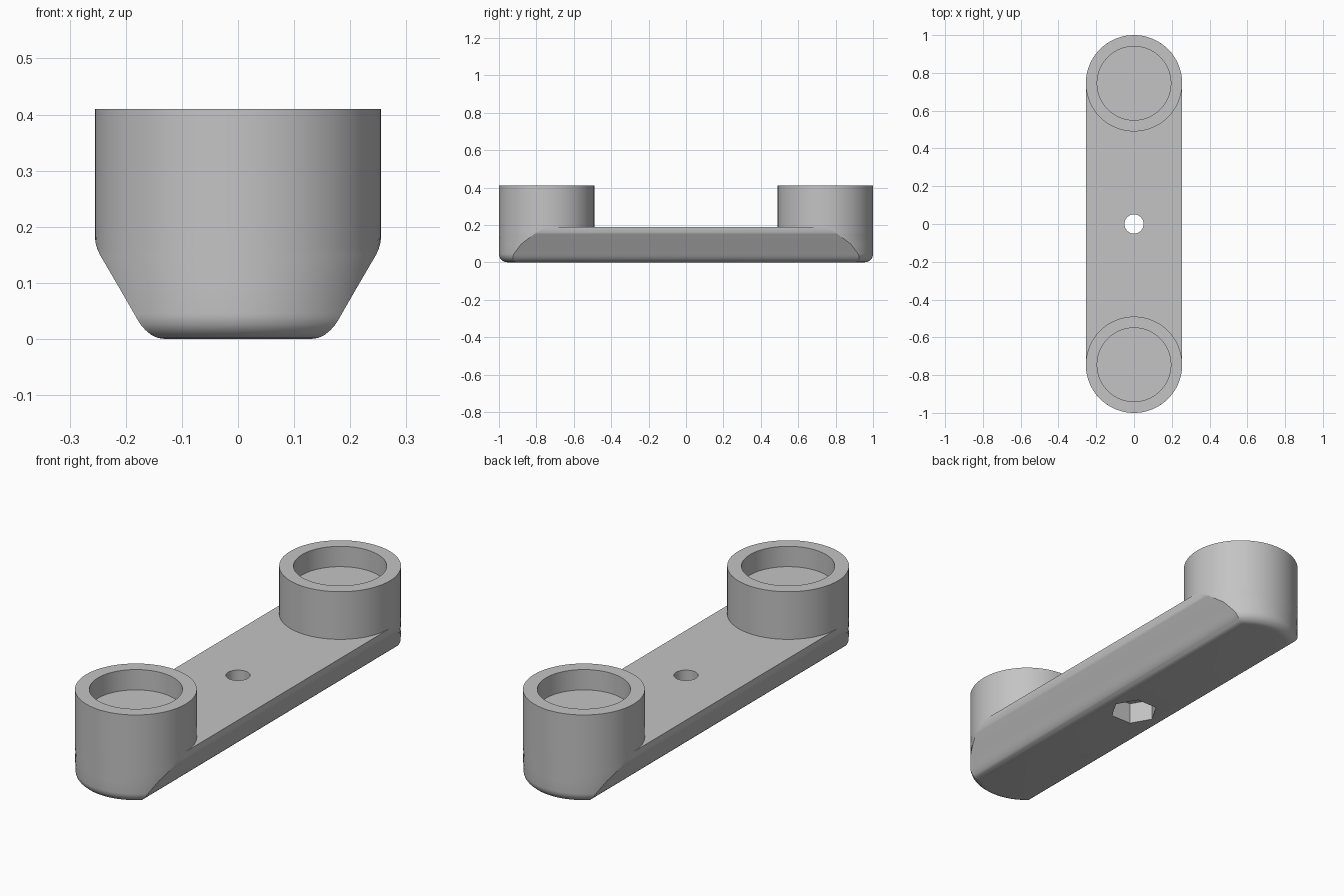
import bpy
import bmesh
import math

cube = bpy.data.objects.get("Cube")
if cube:
    bpy.data.objects.remove(cube, do_unlink=True)

GREY = (0.55, 0.55, 0.55, 1)
grey = bpy.data.materials.new("plain grey")
grey.diffuse_color = GREY
grey.use_nodes = True
grey.node_tree.nodes["Principled BSDF"].inputs["Base Color"].default_value = GREY

RADIUS = 0.255      # end radius of the bar, also the cup radius
CENTRE = 0.745      # distance of each cup axis from the middle
DECK = 0.19         # top of the bar


def finish(name, bm):
    bmesh.ops.remove_doubles(bm, verts=bm.verts, dist=1e-5)
    bmesh.ops.recalc_face_normals(bm, faces=bm.faces)
    mesh = bpy.data.meshes.new(name)
    bm.to_mesh(mesh)
    bm.free()
    mesh.materials.append(grey)
    obj = bpy.data.objects.new(name, mesh)
    bpy.context.collection.objects.link(obj)
    return obj


def smooth(obj):
    bpy.ops.object.select_all(action="DESELECT")
    obj.select_set(True)
    bpy.context.view_layer.objects.active = obj
    bpy.ops.object.shade_smooth_by_angle(angle=math.radians(25))


def bar_ring(bm, width, z, fillet=0.045, steps=40):
    """Round-ended outline, trimmed to the half width of the tapered section."""
    drop = max(0, fillet - z)
    r = RADIUS - fillet + math.sqrt(fillet ** 2 - drop ** 2)
    limit = math.asin(min(1, width / r))
    end = [(r * math.sin(a), CENTRE + r * math.cos(a))
           for a in (limit * (1 - 2 * i / steps) for i in range(steps + 1))]
    outline = end + [(-x, -y) for x, y in end]
    return [bm.verts.new((x, y, z)) for x, y in outline]


# Bar: tapered underside with softened edges, lofted from bottom to deck
section = [(0.13, 0), (0.143, 0.002), (0.154, 0.007), (0.165, 0.016),
           (0.173, 0.025), (0.18, 0.036), (0.185, 0.045), (0.215, 0.097),
           (0.246, 0.15), (0.251, 0.161), (0.254, 0.172), (0.255, 0.182),
           (0.255, DECK)]
bm = bmesh.new()
rings = [bar_ring(bm, w, z) for w, z in section]
for low, high in zip(rings, rings[1:]):
    for i in range(len(low)):
        j = (i + 1) % len(low)
        bm.faces.new((low[i], low[j], high[j], high[i]))
bm.faces.new(rings[0])
bm.faces.new(rings[-1])
bar = finish("bar", bm)


# Bolt hole through the middle and hexagonal nut pocket underneath
def cut(name, sides, radius, bottom, top):
    bm = bmesh.new()
    bmesh.ops.create_cone(bm, cap_ends=True, segments=sides, radius1=radius,
                          radius2=radius, depth=top - bottom)
    # Put a corner of the outline on the x axis
    corner = max(bm.verts, key=lambda v: v.co.x).co
    turn = math.atan2(corner.y, corner.x)
    for v in bm.verts:
        a = math.atan2(v.co.y, v.co.x) - turn
        v.co = (radius * math.cos(a), radius * math.sin(a),
                v.co.z + (top + bottom) / 2)
    cutter = finish(name, bm)
    cutter.hide_render = True
    mod = bar.modifiers.new(name, "BOOLEAN")
    mod.operation = "DIFFERENCE"
    mod.solver = "EXACT"
    mod.object = cutter
    bpy.ops.object.select_all(action="DESELECT")
    bpy.context.view_layer.objects.active = bar
    bar.select_set(True)
    bpy.ops.object.modifier_apply(modifier=mod.name)
    bpy.data.objects.remove(cutter, do_unlink=True)


cut("bolt_hole_cutter", 48, 0.051, -0.1, 0.3)
cut("nut_pocket_cutter", 6, 0.105, -0.1, 0.1)
smooth(bar)

# Cups: a shallow round recess in each upright end
cup_profile = [(RADIUS, DECK), (RADIUS, 0.41), (0.195, 0.41),
               (0.195, 0.316), (0, 0.316)]
for name, side in (("front_cup", -1), ("back_cup", 1)):
    bm = bmesh.new()
    verts = [bm.verts.new((r, 0, z)) for r, z in cup_profile]
    edges = [bm.edges.new(pair) for pair in zip(verts, verts[1:])]
    bmesh.ops.spin(bm, geom=verts + edges, cent=(0, 0, 0), axis=(0, 0, 1),
                   angle=math.tau, steps=80, use_merge=True)
    cup = finish(name, bm)
    # The shell is open below, so make sure its faces point outwards
    if min(cup.data.polygons, key=lambda p: abs(p.center.z - 0.41)).normal.z < 0:
        cup.data.flip_normals()
    cup.location.y = side * CENTRE
    smooth(cup)
